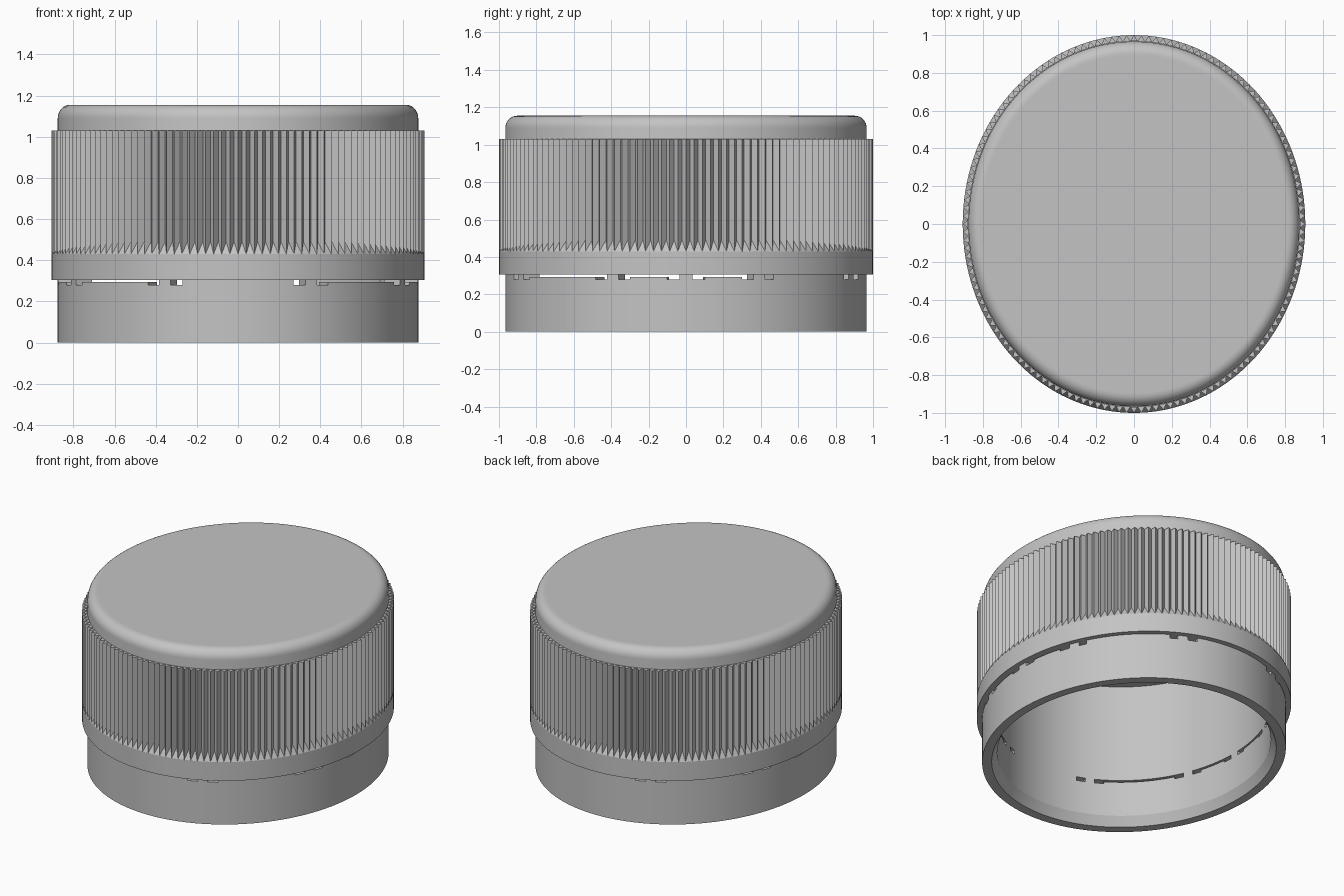
import bpy, bmesh
from math import sin, cos, radians, pi

if "Cube" in bpy.data.objects:
    bpy.data.objects.remove(bpy.data.objects["Cube"])

SQUASH = 0.907          # oval plan: x is narrower than y
RIBS, STEPS = 144, 360  # grip grooves, and steps round the smooth rings
WALL_OUT, WALL_IN, GRIP_OUT = 0.966, 0.87, 1.0
GAP_TOP, NOTCH_Z, GAP_Z = 0.305, 0.28, 0.293
CEILING = 0.955

grey = bpy.data.materials.new("plain grey")
grey.use_nodes = True
grey.diffuse_color = (0.55, 0.55, 0.55, 1)
grey.node_tree.nodes["Principled BSDF"].inputs["Base Color"].default_value = (0.55, 0.55, 0.55, 1)


def polar(r, angle, z):
    return (SQUASH * r * cos(angle), r * sin(angle), z)


def finish(bm, name):
    bmesh.ops.recalc_face_normals(bm, faces=bm.faces)
    mesh = bpy.data.meshes.new(name)
    bm.to_mesh(mesh)
    bm.free()
    mesh.materials.append(grey)
    obj = bpy.data.objects.new(name, mesh)
    bpy.context.collection.objects.link(obj)
    bpy.ops.object.select_all(action="DESELECT")
    obj.select_set(True)
    bpy.context.view_layer.objects.active = obj
    bpy.ops.object.shade_smooth_by_angle(angle=radians(25))
    return obj


def ring(bm, count, r, z, phase=0.0):
    return [bm.verts.new(polar(r, 2 * pi * (i + phase) / count, z)) for i in range(count)]


def bridge(bm, a, b):
    for i in range(len(a)):
        j = (i + 1) % len(a)
        bm.faces.new((a[i], a[j], b[j], b[i]))


def lathe(name, profile, closed=False):
    # An open profile is capped by a flat face at each end
    bm = bmesh.new()
    rings = [ring(bm, STEPS, r, z) for r, z in profile]
    for a, b in zip(rings, rings[1:]):
        bridge(bm, a, b)
    if closed:
        bridge(bm, rings[-1], rings[0])
    else:
        bm.faces.new(rings[0])
        bm.faces.new(rings[-1])
    return finish(bm, name)


# Domed shell with a rounded shoulder, a thick top and a hollow inside
top, fillet = 1.155, 0.065
shoulder = [(WALL_OUT - fillet + fillet * sin(t * pi / 16),
             top - fillet + fillet * cos(t * pi / 16)) for t in range(9)]
lathe("cap_shell", [(WALL_OUT - fillet - 0.01, top)] + shoulder +
      [(WALL_OUT, GAP_TOP), (WALL_IN, GAP_TOP), (WALL_IN, CEILING)])

# Ribbed grip: V grooves that run out in sloped triangles above a plain band
bm = bmesh.new()
under = ring(bm, RIBS, WALL_OUT, GAP_TOP)
low = ring(bm, RIBS, GRIP_OUT, GAP_TOP)
foot = ring(bm, RIBS, GRIP_OUT, 0.43)
crest = ring(bm, RIBS, GRIP_OUT, 1.03)
groove_low = ring(bm, RIBS, WALL_OUT + 0.002, 0.49, 0.5)
groove_top = ring(bm, RIBS, WALL_OUT + 0.002, 1.03, 0.5)
bridge(bm, under, low)
bridge(bm, low, foot)
for i in range(RIBS):
    j = (i + 1) % RIBS
    bm.faces.new((foot[i], foot[j], groove_low[i]))
    bm.faces.new((foot[i], groove_low[i], groove_top[i], crest[i]))
    bm.faces.new((groove_low[i], foot[j], crest[j], groove_top[i]))
    bm.faces.new((groove_top[i], crest[j], groove_top[j]))
finish(bm, "ribbed_grip")

# Tamper ring with a chamfered inner lip
lathe("tamper_ring", [(WALL_OUT, 0), (WALL_OUT, NOTCH_Z), (WALL_IN, NOTCH_Z),
                      (WALL_IN, 0.06), (0.905, 0)], closed=True)

# Raised steps and bridges between the ring and the shell
bridges = [0, 24, 66, 114, 156, 180, 204, 246, 294, 336]
hinges = [(29, 61), (72, 108), (252, 288)]


def step_height(deg):
    if any(a <= deg < b for a, b in hinges):
        return GAP_TOP
    nearest = min(abs((deg + 0.5 - b + 180) % 360 - 180) for b in bridges)
    return GAP_TOP if nearest < 2 else NOTCH_Z if nearest < 6 else GAP_Z


def arc_block(bm, start, end, z0, z1):
    sections = []
    for d in range(start, end + 1):
        a = radians(d)
        sections.append([bm.verts.new(polar(r, a, z)) for r, z in
                         ((WALL_OUT, z0), (WALL_OUT, z1), (WALL_IN, z1), (WALL_IN, z0))])
    for s, t in zip(sections, sections[1:]):
        for k in range(4):
            n = (k + 1) % 4
            bm.faces.new((s[k], s[n], t[n], t[k]))
    bm.faces.new(sections[0])
    bm.faces.new(sections[-1][::-1])


bm = bmesh.new()
start = 0
for d in range(1, STEPS + 1):
    if d == STEPS or step_height(d) != step_height(start):
        if step_height(start) > NOTCH_Z:
            arc_block(bm, start, d, NOTCH_Z, step_height(start))
        start = d
finish(bm, "break_bridges")
